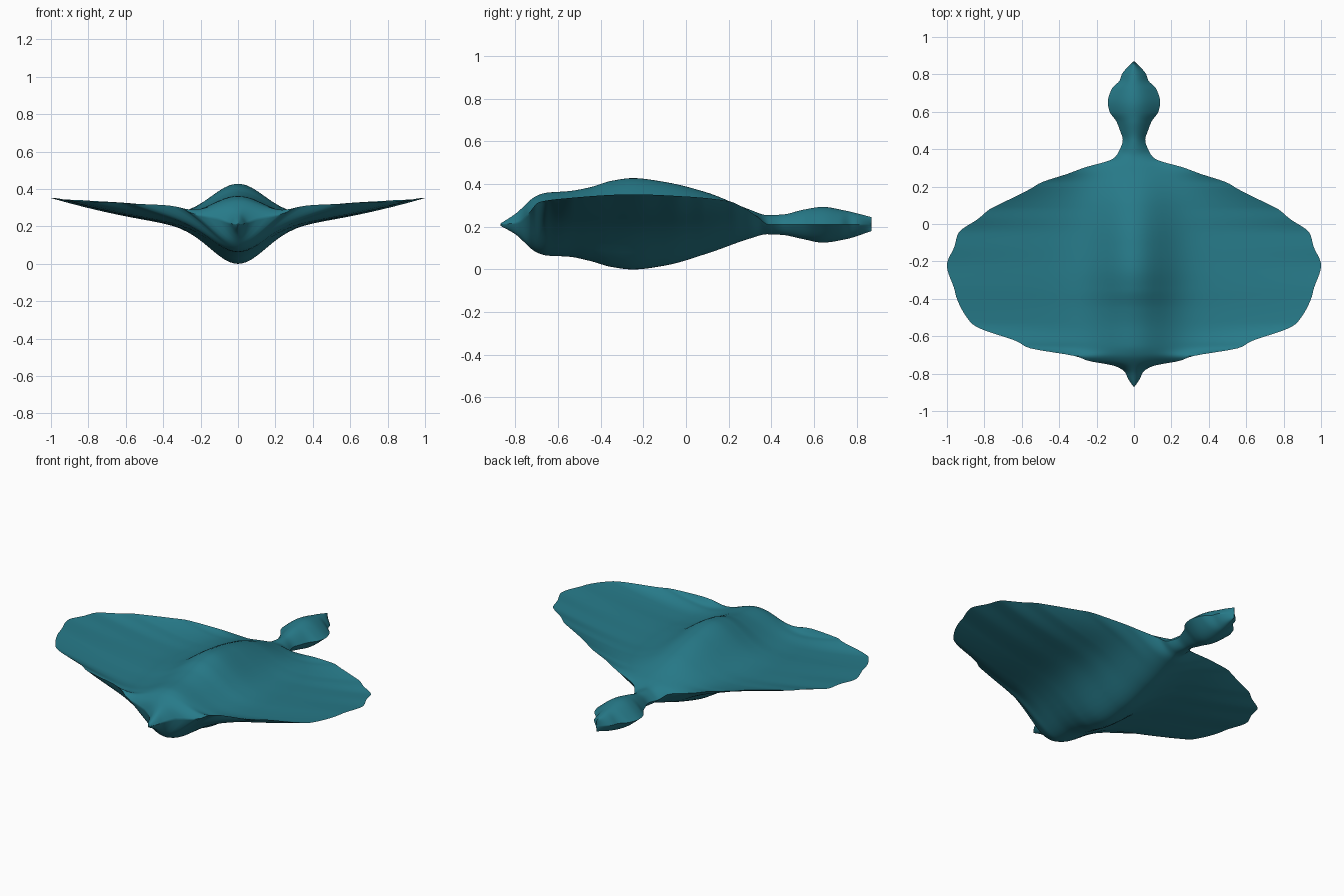
import bpy
import bmesh
import math

ROWS = 170
HALF_COLUMNS = 22

# Profiles along the body: (y, value) in hundredths of a unit
half_width = [(-87, 0.3), (-83, 3), (-79, 5), (-76, 10), (-73, 25), (-71, 30), (-66, 57),
              (-63, 62), (-56, 82), (-53, 87), (-39, 95), (-35, 96), (-22, 100),
              (-12, 96), (-5, 94), (3, 83), (8, 77), (10, 73), (19, 55), (22, 50),
              (27, 35), (30, 27), (35, 11), (39, 8), (45, 6), (50, 7.5), (55, 9.5),
              (60, 13), (65, 14), (72, 12), (77, 7.5), (80, 6.5), (87, 0.2)]
back_line = [(-87, 21.5), (-80, 26), (-70, 34.5), (-65, 36), (-55, 36.7), (-45, 38.5),
             (-35, 41.5), (-25, 42.8), (-10, 41), (10, 36), (30, 28), (38, 25.5),
             (45, 25.7), (55, 28), (64, 29.3), (75, 27.5), (87, 24.5)]
belly_line = [(-87, 20.5), (-80, 16.5), (-70, 8), (-65, 6.5), (-55, 6), (-45, 4),
              (-35, 1.2), (-25, 0), (-10, 1.8), (10, 7.5), (30, 14.5), (38, 16.5),
              (45, 16.2), (55, 14.2), (64, 12.6), (75, 14.2), (87, 18)]
rim_line = [(-87, 21), (-79, 22), (-74, 26), (-69, 31.5), (-60, 33), (-25, 35.2),
            (0, 34.2), (20, 32), (27, 29), (33, 25), (39, 21), (60, 21), (87, 21)]


def sample(profile, y):
    """Smooth interpolation that never overshoots the given points."""
    y = min(max(y * 100, profile[0][0]), profile[-1][0])
    slopes = [(b[1] - a[1]) / (b[0] - a[0]) for a, b in zip(profile, profile[1:])]

    def tangent(i):
        if i == 0 or i == len(slopes):
            return slopes[min(i, len(slopes) - 1)]
        before, after = slopes[i - 1], slopes[i]
        if before * after <= 0:
            return 0
        return 2 * before * after / (before + after)

    for i, (a, b) in enumerate(zip(profile, profile[1:])):
        if y <= b[0]:
            span = b[0] - a[0]
            t = (y - a[0]) / span
            ease = t * t * (3 - 2 * t)
            start = t * (1 - t) ** 2 * span * tangent(i)
            end = t * t * (t - 1) * span * tangent(i + 1)
            return (a[1] + (b[1] - a[1]) * ease + start + end) / 100


def section(y):
    """Closed ring: rounded body blending into thin upswept wings."""
    width = sample(half_width, y)
    top, bottom = sample(back_line, y), sample(belly_line, y)
    middle, height = (top + bottom) / 2, (top - bottom) / 2
    rise = sample(rim_line, y) - middle
    ring = []
    for side in (1, -1):
        for i in range(2 * HALF_COLUMNS):
            a = side * (1 - i / HALF_COLUMNS)
            u = math.copysign(abs(a) ** 1.3, a)
            x = u * width
            body = 0.87 * math.exp(-(x / 0.21) ** 2) + 0.13
            thickness = height * body * (1 - u * u)
            ring.append((x, y, middle + rise * abs(u) ** 1.7 + side * thickness))
    return ring


# Single teal skin
teal = bpy.data.materials.new("teal skin")
teal.use_nodes = True
colour = (0.02, 0.195, 0.25, 1)
teal.diffuse_color = colour
teal.node_tree.nodes["Principled BSDF"].inputs["Base Color"].default_value = colour

cube = bpy.data.objects.get("Cube")
if cube:
    bpy.data.objects.remove(cube, do_unlink=True)

# Loft the body, wings and tail from nose to tail tip
bm = bmesh.new()
first, last = half_width[0][0] / 100, half_width[-1][0] / 100
stations = {round(first + (last - first) * i / ROWS, 4) for i in range(ROWS + 1)}
rings = [[bm.verts.new(p) for p in section(y)] for y in sorted(stations)]
for front, back in zip(rings, rings[1:]):
    for i in range(len(front)):
        j = (i + 1) % len(front)
        bm.faces.new((front[i], front[j], back[j], back[i]))
bm.faces.new(rings[0])
bm.faces.new(rings[-1])
bmesh.ops.recalc_face_normals(bm, faces=bm.faces[:])

mesh = bpy.data.meshes.new("winged_body")
bm.to_mesh(mesh)
bm.free()
mesh.materials.append(teal)
winged_body = bpy.data.objects.new("winged_body", mesh)
bpy.context.collection.objects.link(winged_body)

bpy.ops.object.select_all(action='DESELECT')
winged_body.select_set(True)
bpy.context.view_layer.objects.active = winged_body
bpy.ops.object.shade_smooth_by_angle(angle=math.radians(50))
